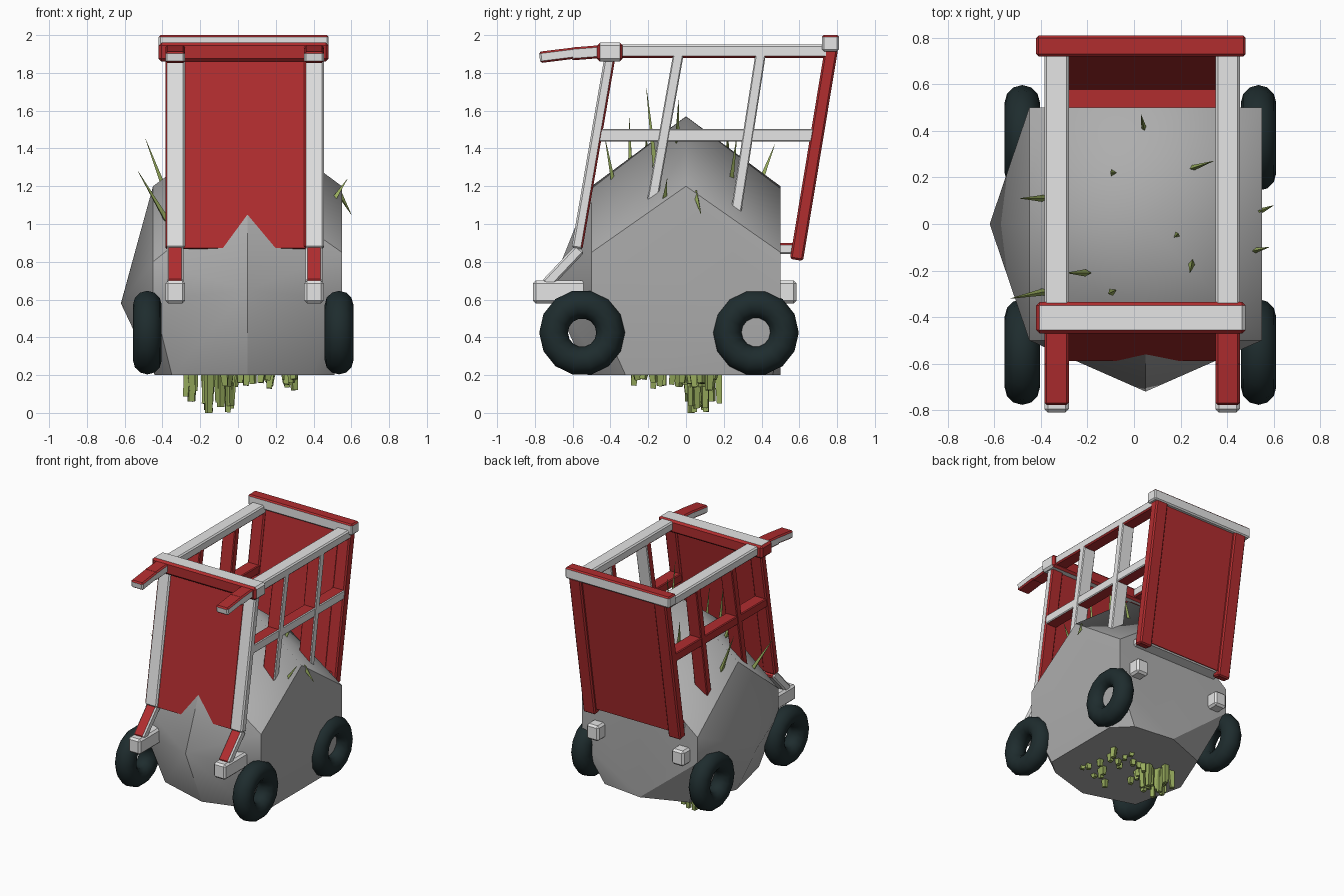
import bpy, bmesh, math, random
from mathutils import Vector, Matrix

if "Cube" in bpy.data.objects:
    bpy.data.objects.remove(bpy.data.objects["Cube"])

random.seed(4)

def mat(name, rgb):
    m = bpy.data.materials.new(name)
    m.diffuse_color = (*rgb, 1)
    m.use_nodes = True
    m.node_tree.nodes["Principled BSDF"].inputs["Base Color"].default_value = m.diffuse_color
    return m

GREY = mat("stone grey", (0.42, 0.42, 0.42))
WHITE = mat("off white", (0.78, 0.78, 0.78))
RED = mat("barn red", (0.44, 0.026, 0.028))
BLACK = mat("tyre black", (0.013, 0.025, 0.027))
GREEN = mat("grass green", (0.31, 0.41, 0.11))

def finish(bm, name, mats, rule=None, angle=None):
    bmesh.ops.recalc_face_normals(bm, faces=bm.faces[:])
    bm.normal_update()
    if rule:
        for f in bm.faces:
            f.material_index = 1 if rule(f.normal) else 0
    me = bpy.data.meshes.new(name)
    bm.to_mesh(me)
    bm.free()
    for m in mats:
        me.materials.append(m)
    ob = bpy.data.objects.new(name, me)
    bpy.context.collection.objects.link(ob)
    if angle:
        bpy.ops.object.select_all(action='DESELECT')
        ob.select_set(True)
        bpy.context.view_layer.objects.active = ob
        bpy.ops.object.shade_smooth_by_angle(angle=math.radians(angle))
    return ob

def beam(name, x0, x1, a, b, thick, rule=None, bevel=0.01):
    """Bar from a to b in the (y, z) plane, spanning x0..x1. White, red where rule(normal)."""
    d = Vector((0, b[0] - a[0], b[1] - a[1]))
    length = d.length
    d.normalize()
    n = Vector((1, 0, 0)).cross(d)
    rot = Matrix((Vector((1, 0, 0)), d, n)).transposed().to_4x4()
    c = Vector(((x0 + x1) / 2, (a[0] + b[0]) / 2, (a[1] + b[1]) / 2))
    bm = bmesh.new()
    bmesh.ops.create_cube(bm, size=1, matrix=Matrix.Translation(c) @ rot
                          @ Matrix.Diagonal((x1 - x0, length, thick, 1)))
    if bevel:
        bmesh.ops.bevel(bm, geom=bm.edges[:], offset=bevel, segments=1, affect='EDGES')
    return finish(bm, name, [WHITE, RED], rule)

# Colour rules: which directions are painted red
top_red = lambda n: n.z > 0.5
all_red = lambda n: True
none_red = lambda n: False

# Faceted stone body
bm = bmesh.new()
rock = [(.05, 0, 1.57), (.05, -.5, 1.2), (.05, .5, 1.2), (.55, 0, 1.2), (-.45, 0, 1.2),
        (.55, -.5, .85), (.55, .5, .85), (-.45, -.5, .8), (-.45, .5, .8),
        (-.62, 0, .58), (.05, -.72, .65), (.55, -.5, .6), (.55, .5, .5),
        (-.45, -.5, .6), (-.45, .5, .6),
        (-.44, 0, .2), (-.35, -.4, .2), (.05, -.52, .2), (.39, -.42, .2),
        (.51, -.32, .2), (.51, .33, .2), (.38, .46, .2), (.05, .5, .2), (-.29, .37, .2)]
for v in rock:
    bm.verts.new(v)
bmesh.ops.convex_hull(bm, input=bm.verts[:])
body = finish(bm, "stone_body", [GREY], None, 28)
# the crown is shaded smoothly across its peak
for e in body.data.edges:
    if max(body.data.vertices[v].co.z for v in e.vertices) > 1.5:
        e.use_edge_sharp = False

# Tyres
for sx, x in (("left", -.48), ("right", .535)):
    for sy, y in (("front", -.55), ("rear", .37)):
        bm = bmesh.new()
        R, r, N, M = .151, .076, 14, 12
        rings = []
        for i in range(N):
            a = 2 * math.pi * i / N
            rings.append([])
            for j in range(M):
                t = 2 * math.pi * j / M
                q = R + r * math.cos(t)
                rings[i].append(bm.verts.new((x + r * math.sin(t), y + q * math.cos(a),
                                              .425 + q * math.sin(a))))
        for i in range(N):
            p, q = rings[i], rings[(i + 1) % N]
            for j in range(M):
                k = (j + 1) % M
                bm.faces.new((p[j], q[j], q[k], p[k]))
        finish(bm, f"{sy}_{sx}_tyre", [BLACK], None, 60)

# Frame parts repeated on both sides
for side, x0, x1 in (("left", -.385, -.28), ("right", .35, .455)):
    right = side == "right"
    # side bars: white outside and behind on the right, red elsewhere
    slat_rule = (lambda n: n.x < .7 and n.y < .5) if right else all_red
    beam(side + "_top_rail", x0, x1, (-.4, 1.915), (.75, 1.915), .07, lambda n: n.z < -.5)
    beam(side + "_front_post", x0, x1, (-.4, 1.9), (-.577, .87), .058,
         lambda n: n.y > .5 or n.x < -.5)
    beam(side + "_rear_post", x0, x1, (.77, 1.93), (.585, .81), .07, all_red)
    for i, (yt, yb) in enumerate(((-.04, -.2), (.395, .255))):
        beam(f"{side}_slat_{i}", x0, x1, (yt, 1.9), (yb, 1.0), .055, slat_rule, .006)
    beam(side + "_middle_rail", x0 + .003, x1 - .003, (-.46, 1.47), (.68, 1.47), .068,
         slat_rule, .006)
    # handle in two bent pieces
    beam(side + "_handle_root", x0, x1, (-.42, 1.915), (-.61, 1.9), .068,
         lambda n: abs(n.z) > .5)
    beam(side + "_handle_grip", x0, x1, (-.59, 1.905), (-.775, 1.882), .06,
         lambda n: abs(n.z) > .5)
    # lower strut and axle beam
    beam(side + "_strut", x0 + .008, x1 - .008, (-.56, .87), (-.74, .68), .06,
         lambda n: abs(n.x) < .5 and n.z > -.3)
    beam(side + "_axle_beam", x0, x1, (-.81, .64), (.585, .64), .12, none_red, .015)

# Cross bars
beam("front_top_bar", -.42, .48, (-.47, 1.91), (-.335, 1.91), .1,
     lambda n: abs(n.y) > .5 or n.x < -.5, .015)
beam("rear_top_bar", -.42, .48, (.72, 1.957), (.81, 1.957), .086, top_red)
beam("rear_low_bar", -.34, .42, (.49, .87), (.6, .87), .06, top_red)

# Leaning end panels
beam("front_panel", -.29, .36, (-.405, 1.88), (-.572, .87), .035, all_red, 0)
beam("rear_panel", -.29, .36, (.765, 1.93), (.588, .85), .035, all_red, 0)

def blade(name, base, tip, r0, r1, sides=4):
    base, tip = Vector(base), Vector(tip)
    d = tip - base
    m = Matrix.Translation((base + tip) / 2) @ d.to_track_quat('Z', 'Y').to_matrix().to_4x4()
    bm = bmesh.new()
    bmesh.ops.create_cone(bm, cap_ends=True, segments=sides, radius1=r0, radius2=r1,
                          depth=d.length, matrix=m)
    finish(bm, name, [GREEN])

# Pointed grass sprouting from the stone: base, tip
sprouts = [((.05, .38, 1.18), (.03, .47, 1.42)), ((.22, .23, 1.18), (.34, .27, 1.47)),
           ((-.09, .22, 1.3), (-.1, .22, 1.5)), ((-.38, .11, 1.15), (-.49, .11, 1.45)),
           ((.18, -.05, 1.38), (.19, -.04, 1.66)), ((.25, -.16, 1.25), (.24, -.21, 1.72)),
           ((-.2, -.21, 1.25), (-.29, -.21, 1.5)), ((-.09, -.29, 1.25), (-.11, -.3, 1.56)),
           ((-.38, -.29, 1.02), (-.53, -.32, 1.28)), ((.53, .05, 1.17), (.6, .08, 1.05)),
           ((.49, -.12, 1.1), (.58, -.1, 1.24)), ((.1, -.38, 1.17), (.1, -.43, 1.46))]
for i, (b, t) in enumerate(sprouts):
    blade(f"grass_sprout_{i}", b, t, .018, .001, 3)

# Blunt grass clumps under the body: x, y, x spread, y spread, lowest z, count
clumps = [(-.11, .1, .08, .08, .0, 14), (-.25, .06, .025, .07, .06, 5),
          (.05, -.1, .14, .18, .13, 11), (.22, -.05, .09, .22, .12, 10)]
k = 0
for cx, cy, sx, sy, low, count in clumps:
    for i in range(count):
        x, y = cx + random.uniform(-sx, sx), cy + random.uniform(-sy, sy)
        z = low if i == 0 else low + random.uniform(0, .06)
        blade(f"hanging_grass_{k}", (x, y, .26),
              (x + random.uniform(-.015, .015), y + random.uniform(-.015, .015), z), .03, .02)
        k += 1
